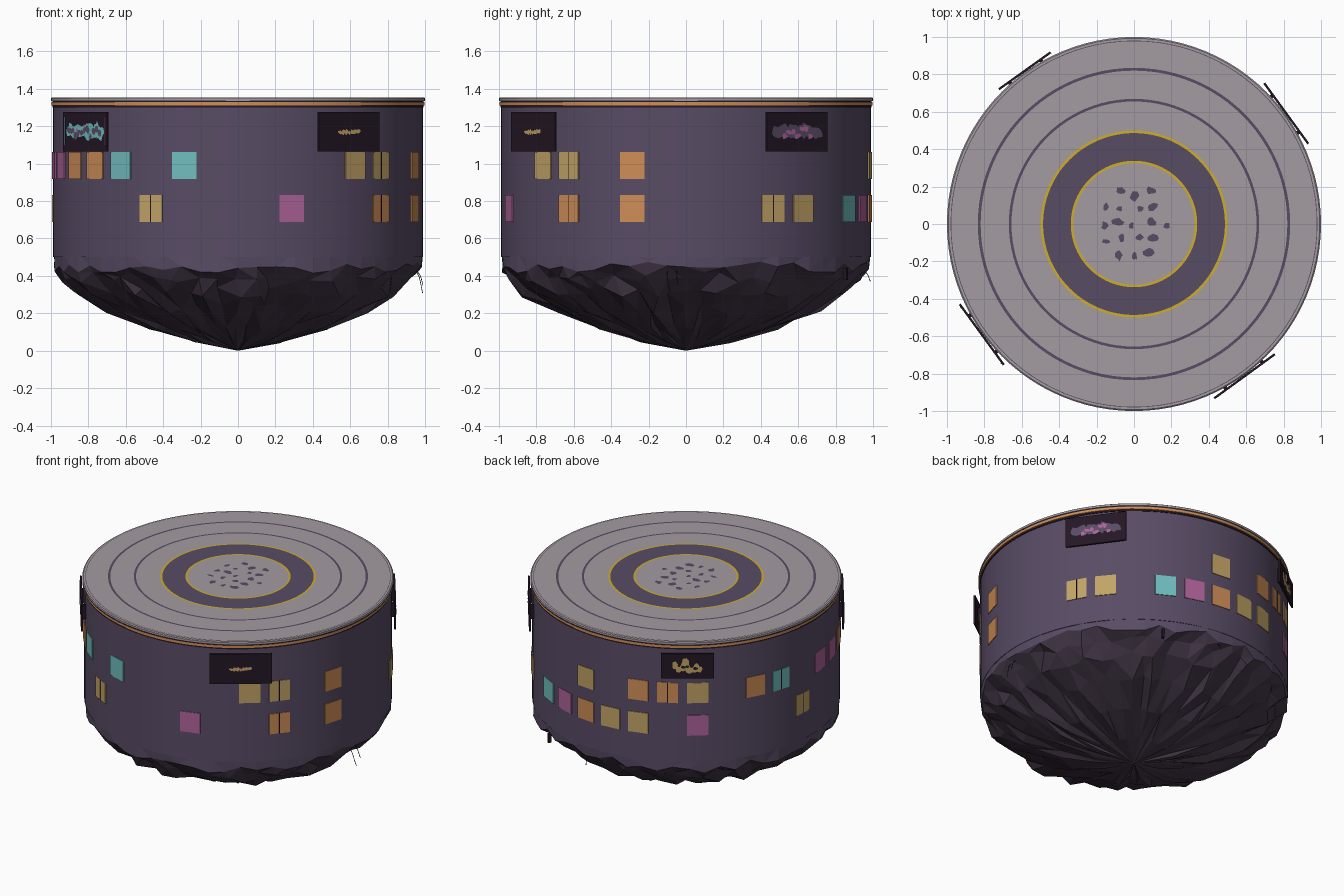
import bpy, bmesh, math, random
from mathutils import Vector

random.seed(7)
old = bpy.data.objects.get("Cube")
if old:
    bpy.data.objects.remove(old, do_unlink=True)


def material(name, *rgb):
    col = [(c / 255) ** 2.2 for c in rgb] + [1]
    m = bpy.data.materials.new(name)
    m.use_nodes = True
    m.diffuse_color = col
    m.node_tree.nodes["Principled BSDF"].inputs["Base Color"].default_value = col
    return m


GREY = material("deck grey", 162, 153, 160)
WALL = material("wall purple", 89, 77, 101)
ROCK = material("rock dark purple", 68, 57, 72)
GOLD = material("ring gold", 205, 172, 48)
YELLOW = material("window yellow", 192, 162, 102)
ORANGE = material("window orange", 205, 140, 88)
CYAN = material("window cyan", 112, 188, 190)
PINK = material("window pink", 172, 98, 152)
FRAME = material("frame black", 40, 29, 41)


def finish(bm, name, mats, phi=0.0, smooth=False):
    bmesh.ops.recalc_face_normals(bm, faces=bm.faces)
    me = bpy.data.meshes.new(name)
    bm.to_mesh(me)
    bm.free()
    for m in mats:
        me.materials.append(m)
    ob = bpy.data.objects.new(name, me)
    ob.rotation_euler.z = phi
    bpy.context.collection.objects.link(ob)
    if smooth:
        bpy.ops.object.select_all(action='DESELECT')
        ob.select_set(True)
        bpy.context.view_layer.objects.active = ob
        bpy.ops.object.shade_smooth_by_angle(angle=math.radians(25))
    return ob


def rings(bm, profile, mats, n, jitter=None):
    """Revolve (radius, height, material of the strip that follows) points."""
    prev = None
    for row, (r, z, _) in enumerate(profile):
        ring = []
        for i in range(n):
            a = math.tau * i / n
            rr, zz, aa = jitter(row, i, r, z, a) if jitter and r else (r, z, a)
            if r or not ring:
                ring.append(bm.verts.new((rr * math.sin(aa), -rr * math.cos(aa), zz)))
        if prev:
            mat = mats.index(profile[row - 1][2])
            for i in range(n):
                j = (i + 1) % n
                loop = [prev[i % len(prev)], prev[j % len(prev)],
                        ring[j % len(ring)], ring[i % len(ring)]]
                bm.faces.new(list(dict.fromkeys(loop))).material_index = mat
        prev = ring


def box(name, mat, phi, u, z, w, h, d, depth):
    """Plate on the wall: u runs along the wall, d is the distance outward."""
    bm = bmesh.new()
    bmesh.ops.create_cube(bm, size=1)
    for v in bm.verts:
        v.co = Vector((u + v.co.x * w, -d + v.co.y * depth, z + v.co.z * h))
    return finish(bm, name, [mat], phi)


def blob(bm, u, v, w, h, place):
    """Irregular flat patch; place() maps patch coordinates into space."""
    pts = []
    for i in range(9):
        a = math.tau * i / 9
        k = random.uniform(0.6, 1.15) / 2
        pts.append(bm.verts.new(place(u + w * k * math.cos(a), v + h * k * math.sin(a))))
    return bm.faces.new(pts)


# Cylindrical wall
bm = bmesh.new()
rings(bm, [(0, 0.5, WALL), (0.988, 0.5, WALL), (0.988, 1.305, WALL), (0, 1.305, WALL)],
      [WALL], 96)
finish(bm, "city_wall", [WALL], smooth=True)

# Deck with an orange rim, grooves and gold-edged inner ring
deck = [(0, 1.3, FRAME), (0.992, 1.3, FRAME), (0.992, 1.31, ORANGE), (0.998, 1.312, ORANGE),
        (0.998, 1.33, FRAME), (0.992, 1.331, FRAME), (0.992, 1.335, GREY), (1.0, 1.336, GREY),
        (1.0, 1.35, GREY), (0.993, 1.355, GREY), (0.981, 1.355, WALL), (0.977, 1.355, GREY),
        (0.835, 1.355, WALL), (0.82, 1.355, GREY), (0.669, 1.355, WALL), (0.655, 1.355, GREY),
        (0.5, 1.355, GOLD), (0.486, 1.355, WALL), (0.338, 1.355, GOLD), (0.324, 1.355, GREY),
        (0, 1.355, GREY)]
DECK_MATS = [GREY, WALL, GOLD, ORANGE, FRAME]
bm = bmesh.new()
rings(bm, deck, DECK_MATS, 96)
finish(bm, "top_deck", DECK_MATS, smooth=True)

# Worn patches in the middle of the deck
bm = bmesh.new()
for i in range(-2, 3):
    for j in range(-2, 3):
        x, y = 0.083 * i + 0.02 * (j % 2), 0.083 * j
        if math.hypot(x, y) < 0.2:
            blob(bm, x + random.uniform(-0.015, 0.015), y + random.uniform(-0.015, 0.015),
                 random.uniform(0.03, 0.07), random.uniform(0.03, 0.065),
                 lambda a, b: (a, b, 1.3575))
worn = finish(bm, "worn_patches", [WALL])
for p in worn.data.polygons:
    if p.normal.z < 0:
        p.flip()

# Jagged rock underside
def crag(row, i, r, z, a):
    if row < 2:
        return r, z, a
    if row == 2:
        return r - random.uniform(0, 0.012), z + random.uniform(-0.035, 0.03), a
    return (r * random.uniform(0.95, 1.02), z + random.uniform(-0.025, 0.03) * min(1, r + 0.2),
            a + random.uniform(-0.04, 0.04))


rock = [(0, 0.52, WALL), (0.987, 0.52, WALL), (0.99, 0.45, ROCK), (0.95, 0.39, ROCK),
        (0.87, 0.31, ROCK), (0.71, 0.22, ROCK), (0.49, 0.125, ROCK), (0.24, 0.05, ROCK),
        (0, 0, ROCK)]
bm = bmesh.new()
rings(bm, rock, [ROCK, WALL], 60, crag)
bmesh.ops.triangulate(bm, faces=[f for f in bm.faces if len(f.verts) == 4])
finish(bm, "rock_underside", [ROCK, WALL])

# Windows: slot number around the wall -> colour
STEP = math.tau / 32
upper = {-2: CYAN, -4: CYAN, -5: ORANGE, -6: ORANGE, -7: PINK, -8: PINK, -10: CYAN, -11: ORANGE,
         -13: YELLOW, -14: ORANGE, -15: ORANGE, 15: YELLOW, 3: YELLOW, 4: YELLOW, 6: ORANGE}
lower = {-3: YELLOW, 1: PINK, 4: ORANGE, 6: ORANGE, 10: YELLOW, 11: YELLOW, 13: CYAN, 14: PINK,
         15: ORANGE, -16: YELLOW, -15: YELLOW, -13: PINK, -9: YELLOW}
SPLIT = {-3, 4, 10, -9, -14, -10}
for label, z, row in (("upper", 0.99, upper), ("lower", 0.76, lower)):
    for slot, mat in row.items():
        phi = (slot + 0.5) * STEP
        box(label + "_window", mat, phi, 0, z, 0.136, 0.143, 0.987, 0.009)
        if slot in SPLIT:
            box("window_bar", FRAME, phi, 0, z, 0.005, 0.143, 0.99, 0.006)

# Billboards: dark board with a patchy picture
def billboard(deg, width, z, height, layers):
    phi = math.radians(deg)
    box("billboard_board", FRAME, phi, 0, z, width, height, 1.006, 0.012)
    for k, (mat, count, w, h, size) in enumerate(layers):
        bm = bmesh.new()
        for i in range(count):
            u = w * ((i + 0.5) / count - 0.5)
            blob(bm, u, z + random.uniform(-h, h) / 2, size * random.uniform(0.7, 1.2),
                 size * random.uniform(0.7, 1.2),
                 lambda a, b: (a, -1.0135 - 0.0015 * k, b))
        art = finish(bm, "billboard_picture", [mat], phi)
        for p in art.data.polygons:
            if p.normal.y > 0:
                p.flip()
    for side in (-1, 1):
        box("billboard_bracket", FRAME, phi, side * width * 0.3, z, 0.02, 0.1, 0.975, 0.06)


billboard(36, 0.19 + 0.21, 1.17, 0.21, [(YELLOW, 7, 0.14, 0.01, 0.03)])
billboard(-54, 0.4, 1.17, 0.21, [(CYAN, 16, 0.31, 0.03, 0.07), (WALL, 11, 0.3, 0.05, 0.04),
                                 (PINK, 3, 0.2, 0.08, 0.02)])
billboard(126, 0.4, 1.17, 0.21, [(WALL, 12, 0.3, 0.02, 0.075), (PINK, 7, 0.2, 0.05, 0.04)])
billboard(-144.5, 0.34, 1.19, 0.175, [(YELLOW, 8, 0.18, 0.05, 0.06), (FRAME, 5, 0.13, 0.04, 0.03)])
# Thin lit edges on the side of the bright board
for side in (-1, 1):
    box("billboard_edge", PINK if side > 0 else CYAN, math.radians(-54), side * 0.185, 1.175,
        0.006, 0.15, 1.0125, 0.004)

# Hanging cables and a stub below the wall
def cable(deg, drop, sway, thick):
    cu = bpy.data.curves.new("hanging_cable", 'CURVE')
    cu.dimensions = '3D'
    cu.bevel_depth = thick
    cu.bevel_resolution = 1
    sp = cu.splines.new('POLY')
    sp.points.add(3)
    for i, p in enumerate(sp.points):
        t = i / 3
        p.co = (sway * t * t, -0.955 - 0.035 * t ** 0.5, 0.43 - drop * t, 1)
    cu.materials.append(FRAME)
    ob = bpy.data.objects.new("hanging_cable", cu)
    ob.rotation_euler.z = math.radians(deg)
    bpy.context.collection.objects.link(ob)


cable(84, 0.12, 0.02, 0.002)
cable(87, 0.08, 0.01, 0.002)
cable(174, 0.06, 0.01, 0.002)
box("drain_stub", FRAME, math.radians(151), 0, 0.41, 0.014, 0.065, 0.975, 0.02)
